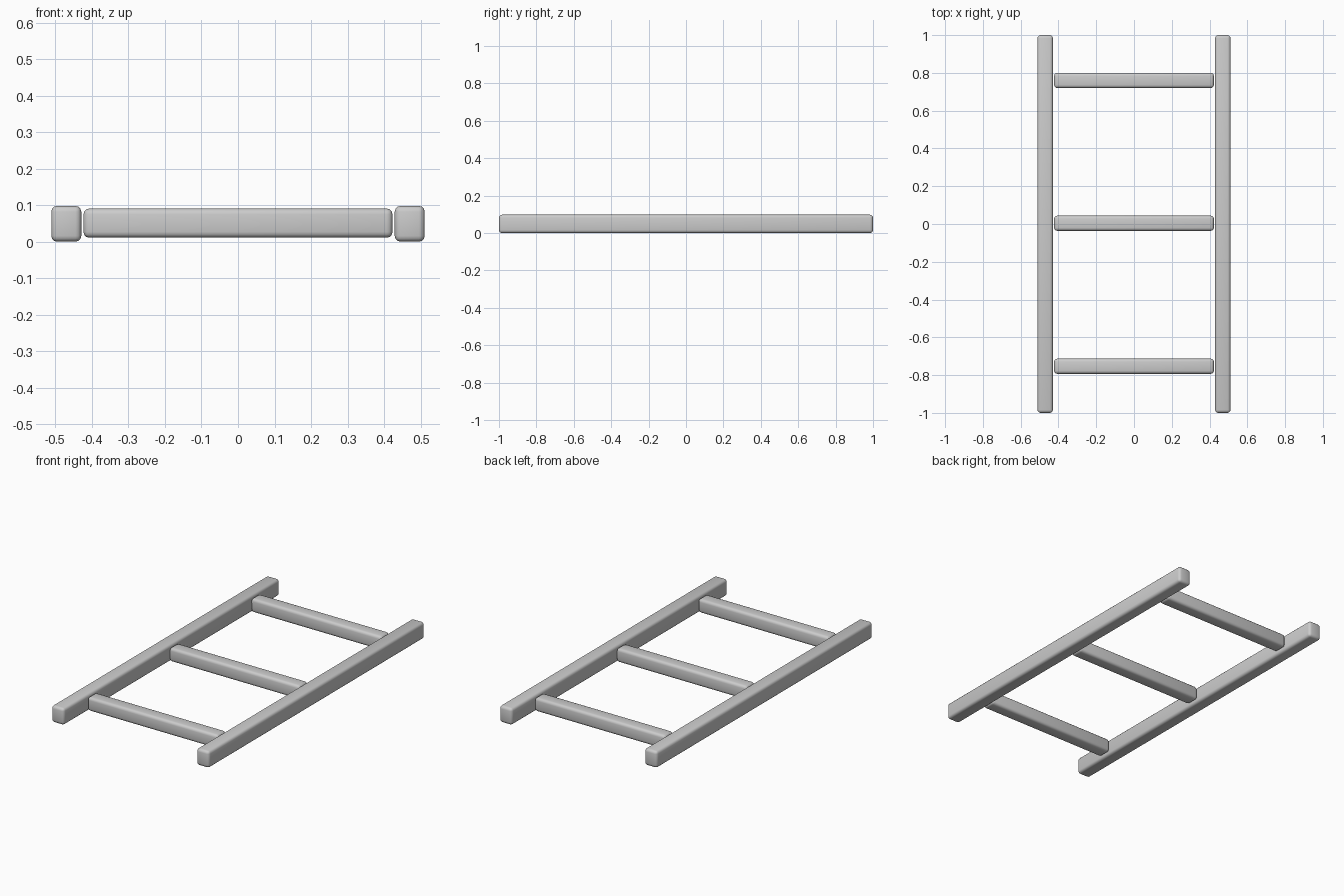
import bpy

cube = bpy.data.objects.get("Cube")
if cube:
    bpy.data.objects.remove(cube, do_unlink=True)

grey = bpy.data.materials.new("light_grey")
grey.use_nodes = True
colour = (0.6, 0.6, 0.6, 1)
grey.diffuse_color = colour
grey.node_tree.nodes["Principled BSDF"].inputs["Base Color"].default_value = colour


def rounded_bar(name, centre, size, radius):
    """Bar with softly rounded edges."""
    bpy.ops.mesh.primitive_cube_add(size=1, location=centre)
    bar = bpy.context.object
    bar.name = name
    bar.scale = size
    bpy.ops.object.transform_apply(location=False, rotation=False, scale=True)
    bevel = bar.modifiers.new("rounded_edges", "BEVEL")
    bevel.width = radius
    bevel.segments = 3
    bpy.ops.object.modifier_apply(modifier=bevel.name)
    bpy.ops.object.shade_smooth_by_angle()
    bar.data.materials.append(grey)


# Side rails
for side, x in (("left", 0.47), ("right", -0.47)):
    rounded_bar(side + "_rail", (x, 0, 0.049), (0.082, 2, 0.098), 0.016)

# Rungs, set just clear of the rails
for place, y in (("front", -0.753), ("middle", 0.004), ("back", 0.76)):
    rounded_bar(place + "_rung", (0, y, 0.051), (0.846, 0.08, 0.08), 0.016)
